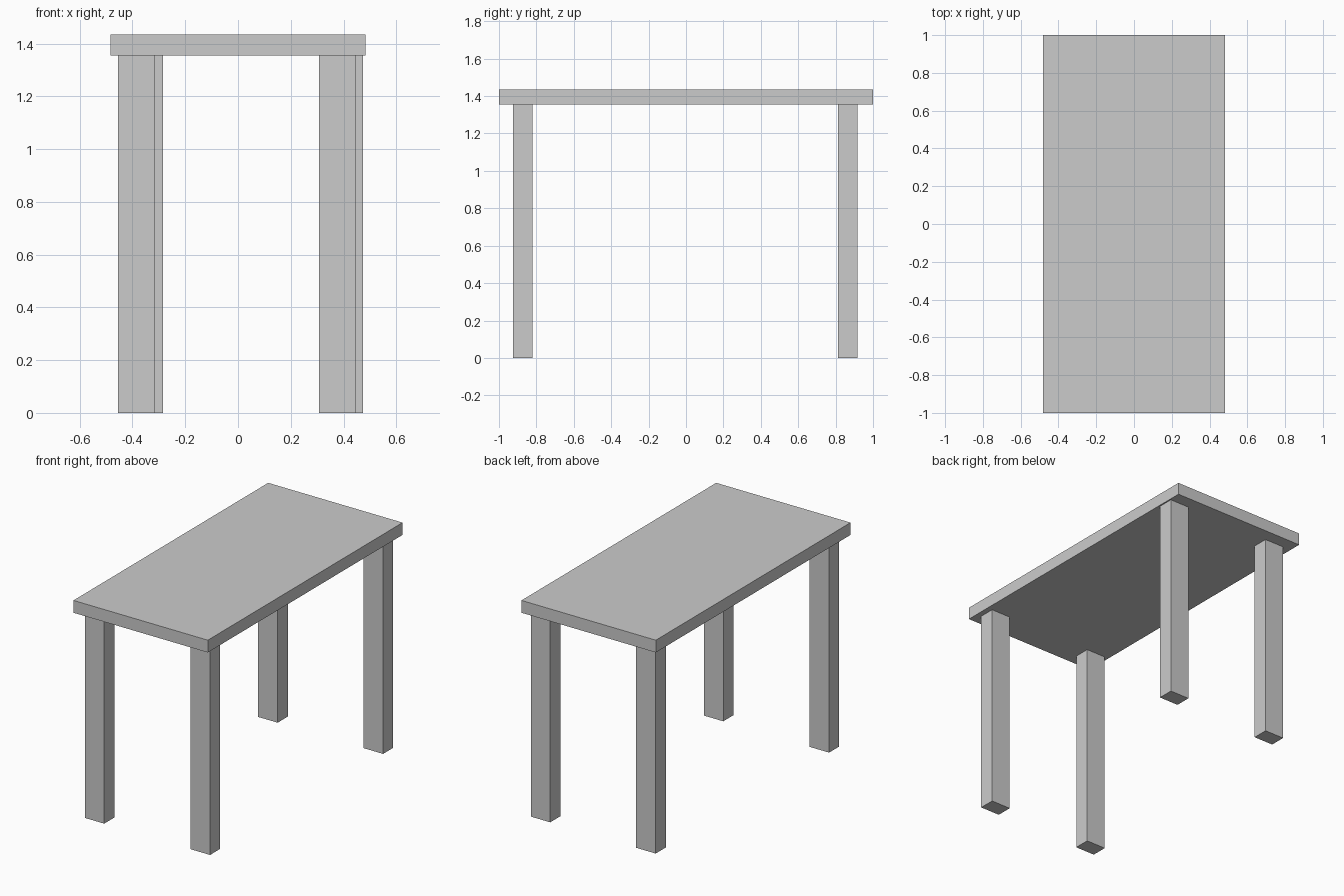
import bpy

if "Cube" in bpy.data.objects:
    bpy.data.objects.remove(bpy.data.objects["Cube"])


def box(name, center, size):
    """Axis-aligned box with its real dimensions stored in the mesh."""
    bpy.ops.mesh.primitive_cube_add(size=1, location=center)
    obj = bpy.context.object
    obj.name = name
    obj.scale = size
    bpy.ops.object.transform_apply(location=False, rotation=False, scale=True)
    return obj


LEG_HEIGHT = 1.354
TOP_THICKNESS = 0.08

# Tabletop slab
box("tabletop", (0, 0, LEG_HEIGHT + TOP_THICKNESS / 2), (0.966, 2.0, TOP_THICKNESS))

# Four legs; the back pair sits slightly further to the right
legs = {
    "front_left_leg": (-0.384, -0.873),
    "front_right_leg": (0.377, -0.873),
    "back_left_leg": (-0.354, 0.865),
    "back_right_leg": (0.404, 0.865),
}
for name, (x, y) in legs.items():
    box(name, (x, y, LEG_HEIGHT / 2), (0.14, 0.104, LEG_HEIGHT))
